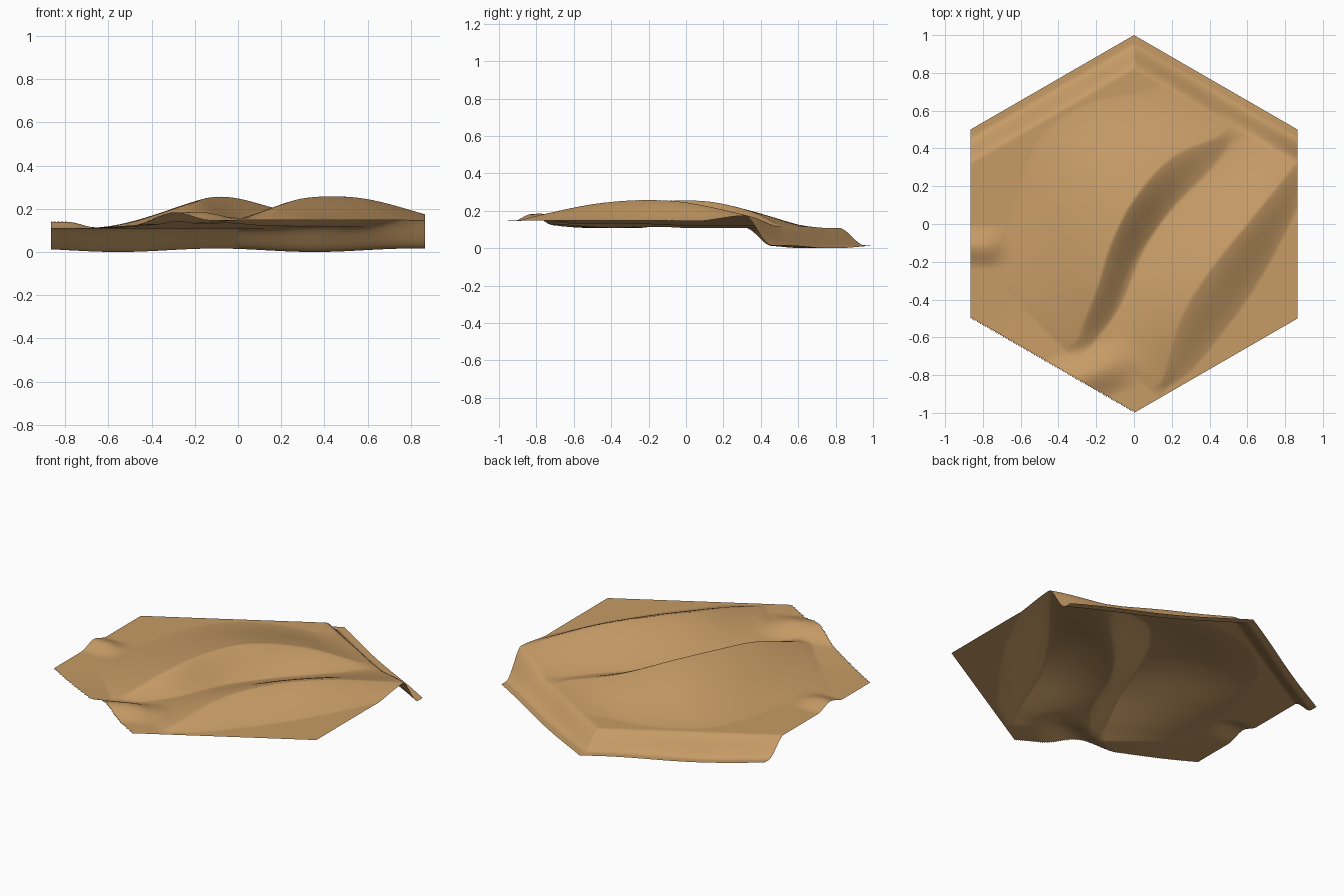
import bpy, bmesh, math

cube = bpy.data.objects.get("Cube")
if cube:
    bpy.data.objects.remove(cube, do_unlink=True)

N = 100  # lattice rings in the hexagon


def smooth(lo, hi, v):
    t = min(max((v - lo) / (hi - lo), 0), 1)
    return t * t * (3 - 2 * t)


def curve(points, s):
    """Smooth interpolation through (s, value) points, level beyond both ends."""
    if s <= points[0][0]:
        return points[0][1]
    if s >= points[-1][0]:
        return points[-1][1]
    k = next(i for i in range(len(points) - 1) if s < points[i + 1][0])

    def slope(i):
        a, b = points[max(i - 1, 0)], points[min(i + 1, len(points) - 1)]
        return (b[1] - a[1]) / (b[0] - a[0])

    (s0, p), (s1, q) = points[k], points[k + 1]
    h = s1 - s0
    t = (s - s0) / h
    u = 1 - t
    return (p * (1 + 2 * t) * u * u + q * (1 + 2 * u) * t * t
            + h * t * u * (slope(k) * u - slope(k + 1) * t))


# Each dune: crest, lee foot, height and windward length along its diagonal
dunes = [
    dict(crest=[(-.65, .22), (-.39, .106), (-.156, -.014), (.09, -.092), (.39, -.106), (.65, -.01)],
         foot=[(-.65, .30), (-.375, .26), (-.07, .14), (.2, .085), (.5, .08), (.67, .06)],
         height=[(-.73, 0), (-.63, .035), (-.39, .108), (-.156, .14), (.09, .138), (.39, .085), (.58, .04), (.74, 0)],
         reach=[(-.5, .6), (-.1, .62), (.2, .54), (.5, .4)]),
    dict(crest=[(-.48, .69), (-.18, .53), (.1, .46), (.42, .424), (.85, .379)],
         foot=[(-.48, .74), (-.34, .764), (-.1, .742), (.14, .707), (.42, .636), (.85, .49)],
         height=[(-.56, 0), (-.46, .025), (-.18, .09), (.1, .115), (.42, .105), (.85, .035), (1, 0)],
         reach=[(-.45, .4), (.1, .36), (.85, .3)]),
]


def dune_height(dune, s, v):
    c, f = curve(dune["crest"], s), curve(dune["foot"], s)
    h = max(curve(dune["height"], s), 0)
    if v < c:  # long windward slope
        t = max(1 - (c - v) / curve(dune["reach"], s), 0)
        return h * (.6 * t + .4 * smooth(0, 1, t))
    t = max(1 - (v - c) / max(f - c, .02), 0)  # short slip face
    return h * (.7 * t + .3 * smooth(0, 1, t))


def mound(x, y, start, angle, length, width, height):
    """Rounded spur running inward from the rim."""
    dx, dy = x - start[0], y - start[1]
    along = dx * math.cos(angle) + dy * math.sin(angle)
    across = abs(dy * math.cos(angle) - dx * math.sin(angle))
    return height * (1 - smooth(0, width, across)) * (1 - smooth(length * .3, length, along))


def ground_height(x, y):
    s, v = (x + y) / math.sqrt(2), (x - y) / math.sqrt(2)
    z = .112 + .038 * smooth(-.2, .65, v)
    z += sum(dune_height(d, s, v) for d in dunes)
    z += mound(x, y, (-.866, -.12), 0, .23, .12, .031)
    z += mound(x, y, (-.3, -.82), .35, .38, .16, .045)
    # Low shelf along the two back sides
    rim = math.cos(math.pi / 6) - (abs(x) * .5 + y * math.cos(math.pi / 6))
    shelf = .011 + .008 * math.cos(6.9 * (x + .1))
    return shelf + (z - shelf) * smooth(.035, .16, rim)


# Hexagonal sheet on a triangular lattice
bm = bmesh.new()
grid = {}
for i in range(-N, N + 1):
    for j in range(-N, N + 1):
        if abs(i + j) <= N:
            x = i * math.cos(math.pi / 6) / N
            y = (i * .5 + j) / N
            grid[i, j] = bm.verts.new((x, y, ground_height(x, y)))
for i, j in grid:
    for tri in (((i, j), (i + 1, j), (i, j + 1)),
                ((i + 1, j), (i + 1, j + 1), (i, j + 1))):
        if all(k in grid for k in tri):
            bm.faces.new([grid[k] for k in tri])

# Rest the lowest point on the floor
low = min(v.co.z for v in bm.verts)
for v in bm.verts:
    v.co.z -= low

mesh = bpy.data.meshes.new("dune_tile")
bm.to_mesh(mesh)
bm.free()
tile = bpy.data.objects.new("dune_tile", mesh)
bpy.context.collection.objects.link(tile)

# Sand colour
sand = bpy.data.materials.new("sand")
sand.use_nodes = True
color = (.57, .33, .133, 1)
sand.diffuse_color = color
bsdf = next(n for n in sand.node_tree.nodes if n.type == "BSDF_PRINCIPLED")
bsdf.inputs["Base Color"].default_value = color
bsdf.inputs["Roughness"].default_value = .9
mesh.materials.append(sand)
for p in mesh.polygons:
    p.use_smooth = True
